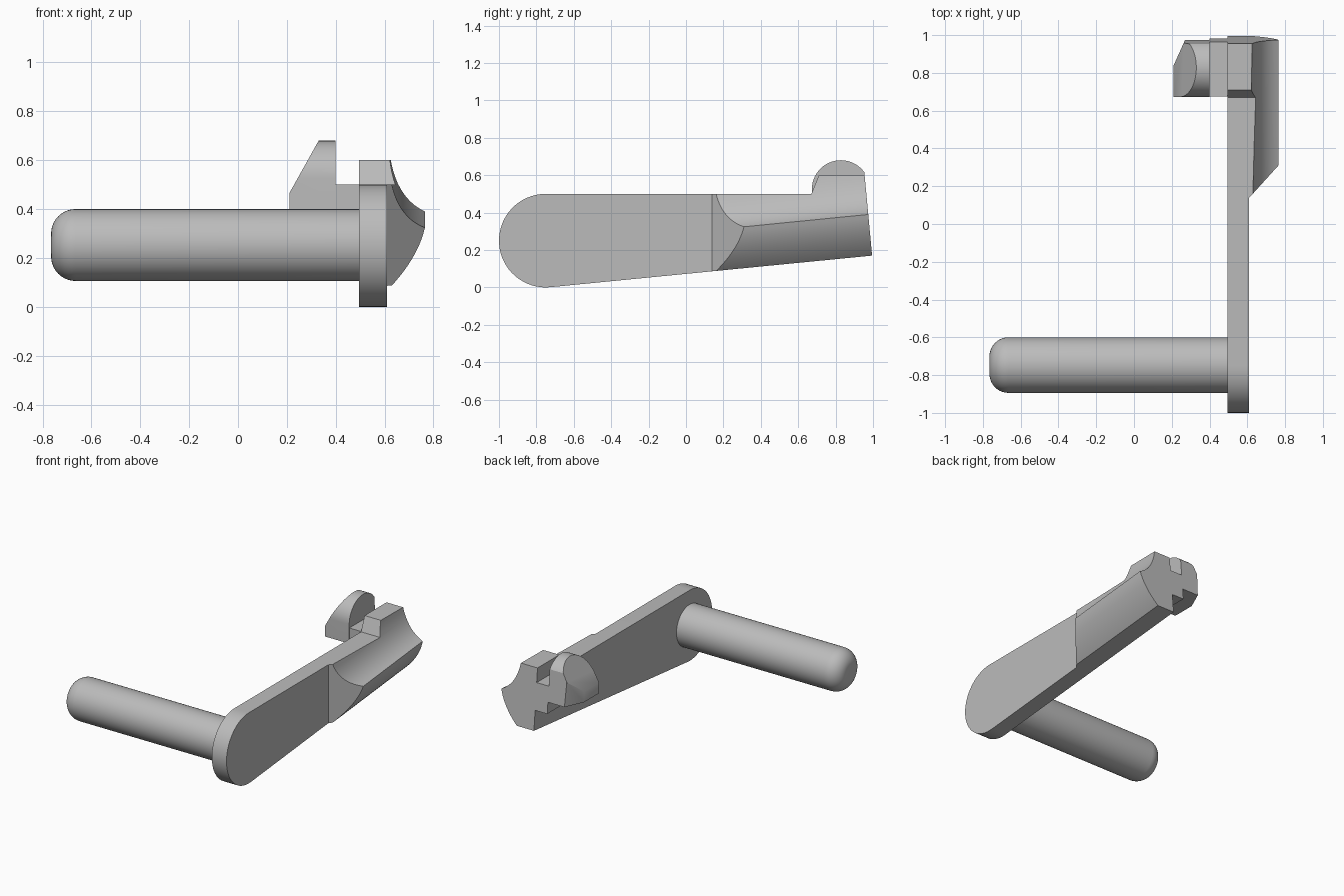
import bpy, bmesh, math
from mathutils import Vector

cube = bpy.data.objects.get("Cube")
if cube:
    bpy.data.objects.remove(cube, do_unlink=True)

steel = bpy.data.materials.new("grey steel")
steel.use_nodes = True
GREY = (0.5, 0.5, 0.5, 1)
steel.diffuse_color = GREY
steel.node_tree.nodes["Principled BSDF"].inputs["Base Color"].default_value = GREY


def arc(cy, cz, r, start, end, n):
    """Points on an arc, angles in degrees."""
    angles = [math.radians(start + (end - start) * i / n) for i in range(n + 1)]
    return [(cy + r * math.cos(a), cz + r * math.sin(a)) for a in angles]


def bezier(a, b, c, n=12):
    """Quadratic curve through two ends with one control point."""
    a, b, c = Vector(a), Vector(b), Vector(c)
    ts = [i / n for i in range(n + 1)]
    return [tuple(a * (1 - t) ** 2 + b * 2 * t * (1 - t) + c * t * t) for t in ts]


def extrude(points, offset):
    """Closed solid made by sweeping a flat outline along an offset."""
    bm = bmesh.new()
    face = bm.faces.new([bm.verts.new(p) for p in points])
    swept = bmesh.ops.extrude_face_region(bm, geom=[face], use_keep_orig=True)
    verts = [v for v in swept["geom"] if isinstance(v, bmesh.types.BMVert)]
    bmesh.ops.translate(bm, verts=verts, vec=offset)
    bmesh.ops.recalc_face_normals(bm, faces=bm.faces)
    return bm


def slab(outline, x0, x1):
    """Side outline (y, z) given a thickness in x."""
    return extrude([(x0, y, z) for y, z in outline], (x1 - x0, 0, 0))


def trim(bm, point, normal):
    """Cut away what lies on the normal's side and close the cut."""
    bmesh.ops.bisect_plane(bm, geom=bm.verts[:] + bm.edges[:] + bm.faces[:],
                           plane_co=point, plane_no=normal, clear_outer=True)
    bmesh.ops.holes_fill(bm, edges=[e for e in bm.edges if e.is_boundary])
    bmesh.ops.recalc_face_normals(bm, faces=bm.faces)


def finish(name, bm):
    mesh = bpy.data.meshes.new(name)
    bm.to_mesh(mesh)
    bm.free()
    mesh.materials.append(steel)
    obj = bpy.data.objects.new(name, mesh)
    bpy.context.collection.objects.link(obj)
    return obj


def smooth(obj):
    bpy.ops.object.select_all(action='DESELECT')
    obj.select_set(True)
    bpy.context.view_layer.objects.active = obj
    bpy.ops.object.shade_smooth_by_angle(angle=math.radians(30))


# Lever plate with a rounded front end and a raised rear tab
side = arc(-0.75, 0.25, 0.25, 90, 276, 32)
side += [(0.995, 0.17), (0.955, 0.6), (0.71, 0.6), (0.67, 0.5)]
smooth(finish("lever_plate", slab(side, 0.495, 0.61)))

# Thumb pad: dished section swept along the lower edge of the plate
section = bezier((0.62, 0.64), (0.64, 0.45), (0.765, 0.39))
section += bezier((0.765, 0.39), (0.735, 0.26), (0.6, 0.14))[1:]
section += [(0.6, 0.64)]
slope = 0.099
pad_mesh = extrude([(x, 0, z - slope * 0.975) for x, z in section], (0, 1.1, slope * 1.1))
trim(pad_mesh, (0.62, 0.15, 0), (0.16, -0.145, 0))
pad = finish("thumb_pad", pad_mesh)
cutter = finish("pad_cutter", slab(side, 0.4, 0.9))
cutter.hide_render = True
boolean = pad.modifiers.new("side_trim", 'BOOLEAN')
boolean.operation = 'INTERSECT'
boolean.solver = 'EXACT'
boolean.object = cutter
bpy.context.view_layer.objects.active = pad
bpy.ops.object.modifier_apply(modifier=boolean.name)
bpy.data.objects.remove(cutter, do_unlink=True)
smooth(pad)

# Shared sloping rear face
rear_point, rear_normal = (0, 0.955, 0.6), (0, 0.43, 0.04)

# Bridge joining the plate to the hook
bridge = slab([(0.675, 0.31), (1.05, 0.31), (1.05, 0.5), (0.675, 0.5)], 0.4, 0.495)
trim(bridge, rear_point, rear_normal)
finish("hook_bridge", bridge)

# Round-topped hook with a slanted inner face and a clipped rear corner
dome = arc(0.828, 0.525, 0.155, 0, 180, 28)
hook = slab(dome + [(0.673, 0.39), (0.983, 0.39)], 0.21, 0.4)
trim(hook, rear_point, rear_normal)
trim(hook, (0.21, 0, 0.465), (-0.215, 0, 0.12))
trim(hook, (0.21, 0.84, 0), (-0.145, 0.065, 0))
smooth(finish("catch_hook", hook))

# Pivot pin: rounded tip revolved around its axis
axis_y, axis_z, radius, fillet = -0.747, 0.253, 0.147, 0.1
profile = [(-0.765, 0)] + arc(-0.665, radius - fillet, fillet, 180, 90, 10)
profile += [(0.5, radius), (0.5, 0)]
pin = bmesh.new()
ring = [pin.verts.new((x, axis_y, axis_z + r)) for x, r in profile]
edges = [pin.edges.new(pair) for pair in zip(ring, ring[1:])]
bmesh.ops.spin(pin, geom=ring + edges, cent=(0, axis_y, axis_z), axis=(1, 0, 0),
               angle=math.tau, steps=48)
bmesh.ops.remove_doubles(pin, verts=pin.verts, dist=0.0001)
bmesh.ops.recalc_face_normals(pin, faces=pin.faces)
smooth(finish("pivot_pin", pin))
